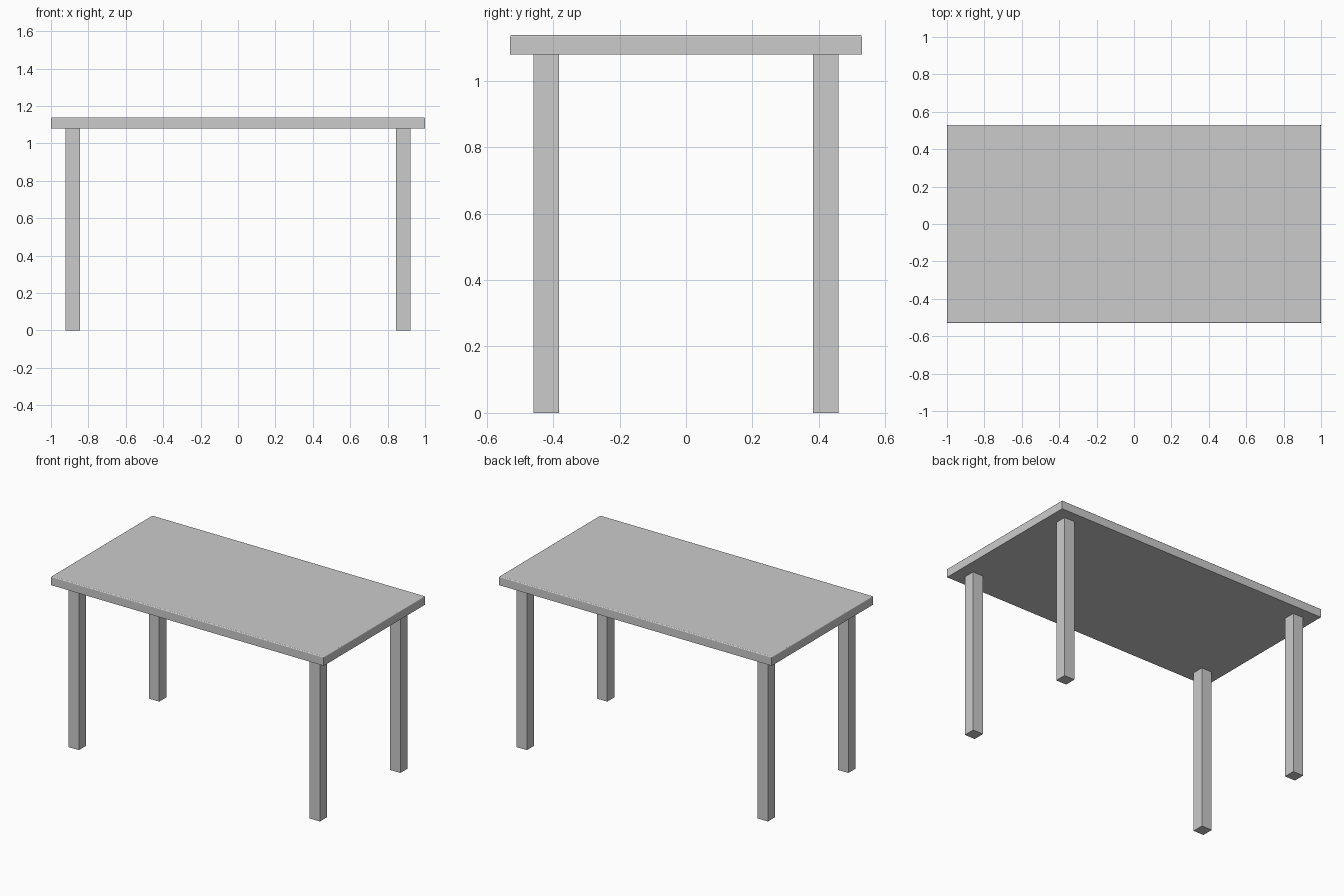
import bpy
import bmesh
from mathutils import Matrix, Vector

if "Cube" in bpy.data.objects:
    bpy.data.objects.remove(bpy.data.objects["Cube"])


def box(name, lo, hi, soft_top=0.0):
    """Box between two corners, optionally with a softened upper rim."""
    lo, hi = Vector(lo), Vector(hi)
    bm = bmesh.new()
    bmesh.ops.create_cube(bm, size=1.0, matrix=Matrix.Translation((lo + hi) / 2)
                          @ Matrix.Diagonal((*(hi - lo), 1.0)))
    if soft_top:
        rim = [e for e in bm.edges if all(v.co.z > hi.z - 1e-4 for v in e.verts)]
        bmesh.ops.bevel(bm, geom=rim, offset=soft_top, offset_type='OFFSET',
                        segments=3, profile=0.5, affect='EDGES')
    mesh = bpy.data.meshes.new(name)
    bm.to_mesh(mesh)
    bm.free()
    obj = bpy.data.objects.new(name, mesh)
    bpy.context.collection.objects.link(obj)
    return obj


UNDERSIDE, TOP = 1.08, 1.138
LEG = 0.076
LEG_X, LEG_Y = 0.884, 0.421

# Table top with a slightly rounded upper rim
box("table_top", (-1, -0.53, UNDERSIDE), (1, 0.53, TOP), soft_top=0.006)

# Four square legs, inset from the edges
for side, sx in (("left", -1), ("right", 1)):
    for end, sy in (("front", -1), ("back", 1)):
        x, y, h = sx * LEG_X, sy * LEG_Y, LEG / 2
        box(f"{end}_{side}_leg", (x - h, y - h, 0), (x + h, y + h, UNDERSIDE))
